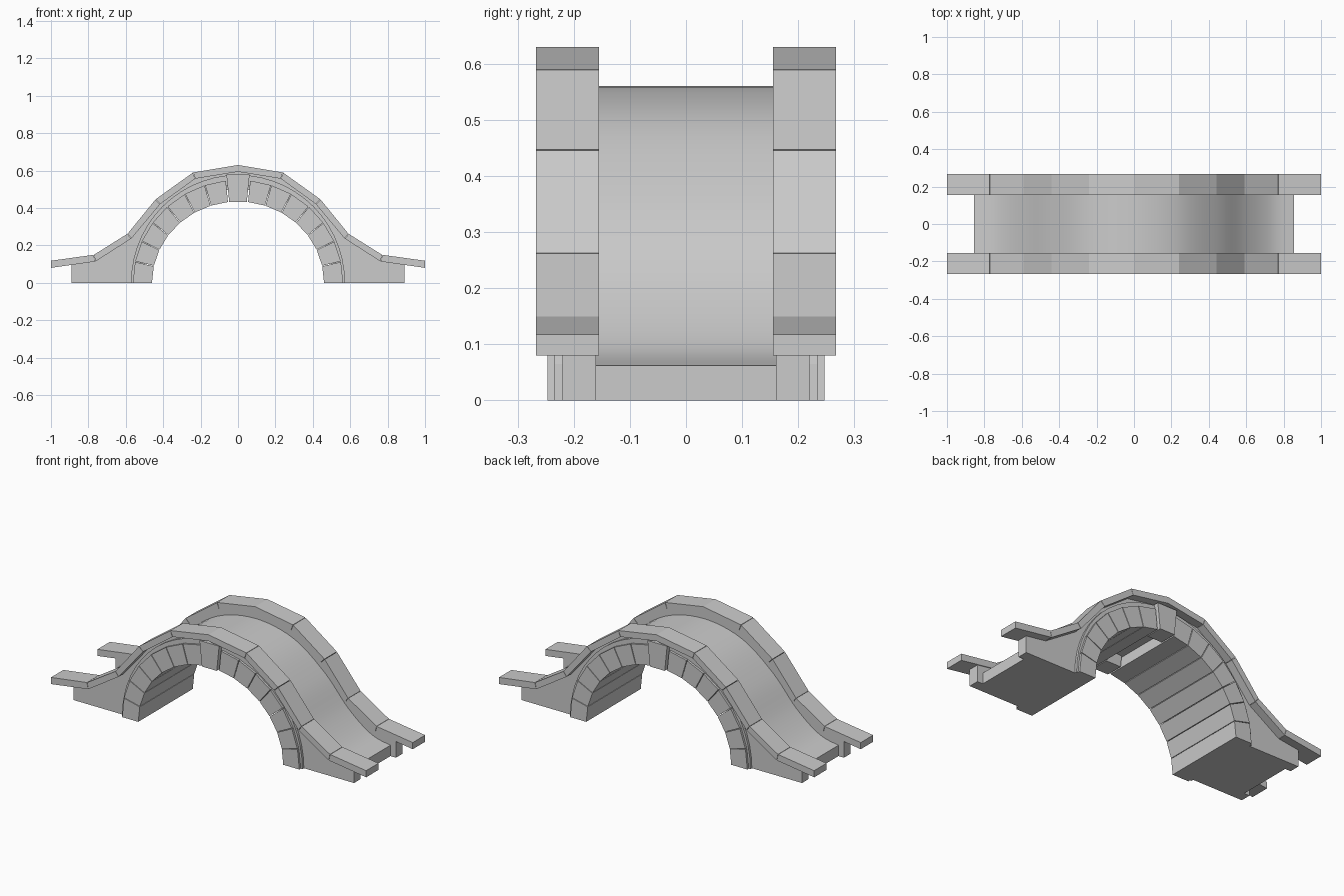
import bpy, bmesh, math

if "Cube" in bpy.data.objects:
    bpy.data.objects.remove(bpy.data.objects["Cube"])


def prism(name, profile, y0, y1, smooth=False):
    """Extrude an x-z outline from y0 to y1."""
    bm = bmesh.new()
    face = bm.faces.new([bm.verts.new((x, y0, z)) for x, z in profile])
    ext = bmesh.ops.extrude_face_region(bm, geom=[face])
    for v in ext["geom"]:
        if isinstance(v, bmesh.types.BMVert):
            v.co.y = y1
    bmesh.ops.recalc_face_normals(bm, faces=bm.faces[:])
    me = bpy.data.meshes.new(name)
    bm.to_mesh(me)
    bm.free()
    ob = bpy.data.objects.new(name, me)
    bpy.context.collection.objects.link(ob)
    if smooth:
        bpy.ops.object.select_all(action='DESELECT')
        ob.select_set(True)
        bpy.context.view_layer.objects.active = ob
        bpy.ops.object.shade_smooth_by_angle(angle=math.radians(25))
    return ob


def pair(name, profile, y0, y1):
    """Same part on the front and back sides."""
    prism(name + "_front", profile, -y1, -y0)
    prism(name + "_back", profile, y0, y1)


def arc(rx, rz, a0, a1, n):
    return [(rx * math.cos(math.radians(a0 + (a1 - a0) * i / n)),
             rz * math.sin(math.radians(a0 + (a1 - a0) * i / n))) for i in range(n + 1)]


def both(half):
    """Mirror a crown-to-end line into a full left-to-right line."""
    return [(-x, z) for x, z in reversed(half) if x > 0] + half


def spline(pts, n):
    out = []
    p = [(-pts[1][0], pts[1][1])] + pts + [(2 * pts[-1][0] - pts[-2][0], pts[-1][1] - 0.015)]
    for i in range(1, len(p) - 2):
        for k in range(n):
            t = k / n
            out.append(tuple(0.5 * (2 * b + (c - a) * t + (2 * a - 5 * b + 4 * c - d) * t * t
                                    + (3 * b - a - 3 * c + d) * t ** 3)
                             for a, b, c, d in zip(p[i - 1], p[i], p[i + 1], p[i + 2])))
    return out + [pts[-1]]


# Smooth deck, solid down to the arch
deck = spline([(0, .56), (.24, .51), (.44, .365), (.59, .2), (.73, .095), (.855, .062)], 6)
prism("deck", both(deck) + [(.855, 0)] + arc(.51, .50, 0, 180, 28) + [(-.855, 0)],
      -.165, .165, True)

# Side walls under the coping
top = [(0, .63), (.24, .59), (.44, .447), (.59, .263), (.77, .15), (1, .118)]
bottom = [(0, .594), (.228, .557), (.415, .422), (.57, .237), (.762, .114), (1, .08)]
wall = [(x, z + .006) for x, z in bottom[:-1]] + [(.89, .1)]
pair("side_wall", both(wall) + [(.89, 0)] + arc(.51, .50, 0, 180, 28) + [(-.89, 0)], .16, .22)

# Thin raised ring around the arch stones
pair("arch_ring", arc(.572, .577, 180, 0, 28) + arc(.53, .52, 0, 180, 28), .16, .234)

# Arch stones running the full width
step = 83.5 / 7
for i in range(7):
    a0, a1 = i * step + (.2 if i else 0), (i + 1) * step - .2
    stone = arc(.562, .55, a0, a1, 1) + arc(.46, .435, a1, a0, 1)
    prism(f"arch_stone_right_{i}", stone, -.247, .247)
    prism(f"arch_stone_left_{i}", [(-x, z) for x, z in stone], -.247, .247)

# Keystones, one on each face
pair("keystone", [(-.047, .433), (.047, .433), (.062, .578), (-.062, .578)], .16, .26)

# Coping stones
pair("coping_crown", both(top[:2]) + both(bottom[:2])[::-1], .155, .267)
for i in range(1, 5):
    def lerp(a, b, t):
        return (a[0] + (b[0] - a[0]) * t, a[1] + (b[1] - a[1]) * t)
    g = .008
    stone = [lerp(top[i], top[i + 1], g), top[i + 1], bottom[i + 1], lerp(bottom[i], bottom[i + 1], g)]
    pair(f"coping_right_{i}", stone, .155, .267)
    pair(f"coping_left_{i}", [(-x, z) for x, z in stone], .155, .267)
